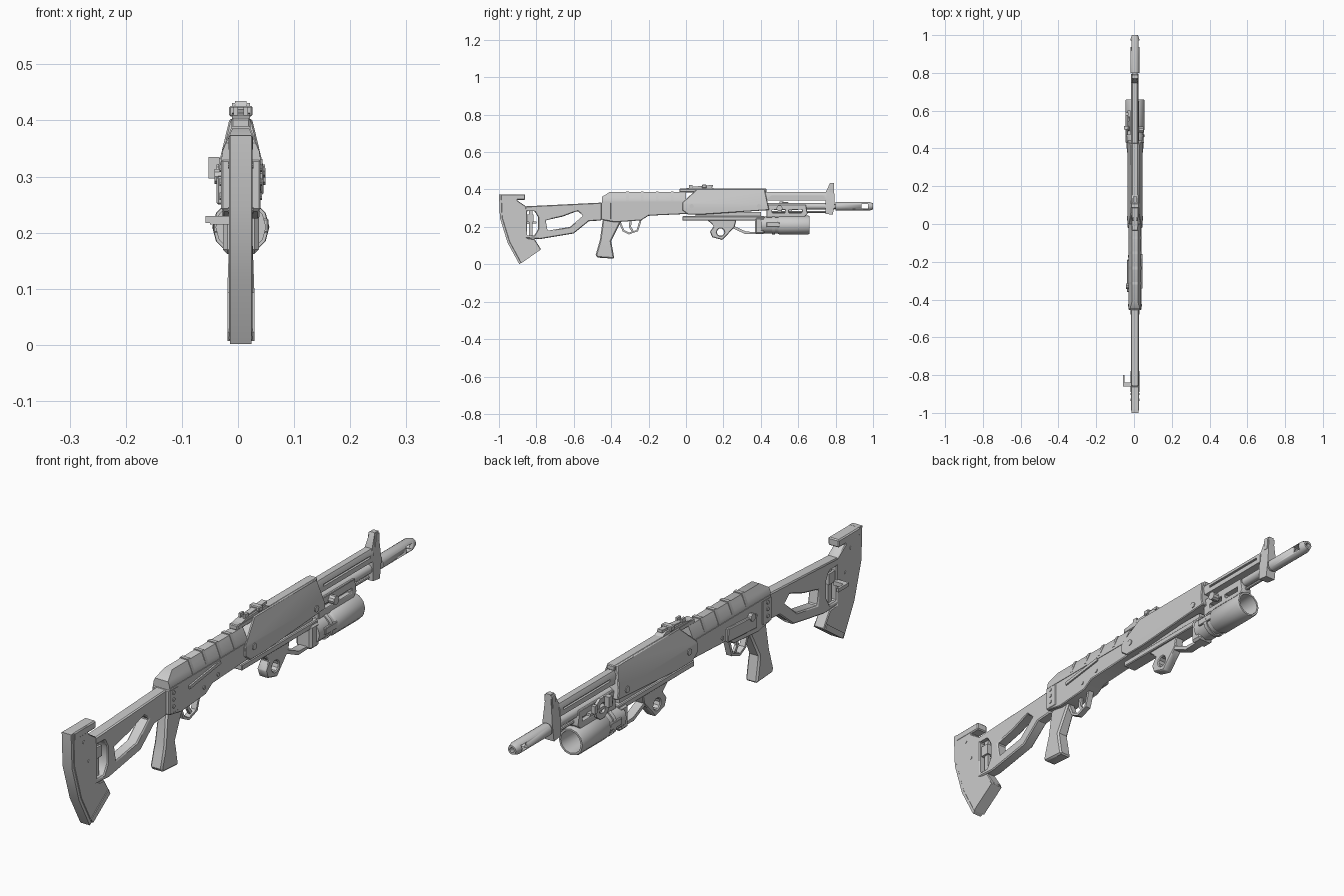
import bpy, bmesh
from math import pi, cos, sin, radians
from mathutils import Vector

if "Cube" in bpy.data.objects:
    bpy.data.objects.remove(bpy.data.objects["Cube"])

# Landmarks along the length, heights of the two bores, and common half widths
CENTRE = .005
BACK, GUARD, TIP = -.45, -.02, .43
BORE, TUBE = .31, .21
STOCK, BODY, THIN = .021, .033, .016

grey = bpy.data.materials.new("plain grey")
grey.use_nodes = True
shade = [.6] * 3 + [1]
grey.diffuse_color = shade
grey.node_tree.nodes["Principled BSDF"].inputs["Base Color"].default_value = shade


def finish(name, bm):
    bmesh.ops.recalc_face_normals(bm, faces=bm.faces)
    mesh = bpy.data.meshes.new(name)
    bm.to_mesh(mesh)
    bm.free()
    mesh.materials.append(grey)
    part = bpy.data.objects.new(name, mesh)
    bpy.context.collection.objects.link(part)
    bpy.ops.object.select_all(action="DESELECT")
    part.select_set(True)
    bpy.context.view_layer.objects.active = part
    bpy.ops.object.shade_smooth_by_angle(angle=radians(35))
    return part


def prism(name, outline, half, holes=(), x=CENTRE, bevel=0, shoulder=None, top=0):
    """Extrude a (y, z) outline across x; above the shoulder height it narrows to the top half width."""
    curve = bpy.data.curves.new(name, "CURVE")
    curve.dimensions, curve.fill_mode, curve.extrude = "2D", "BOTH", half
    for ring in (outline, *holes):
        spline = curve.splines.new("POLY")
        spline.points.add(len(ring) - 1)
        for point, (y, z) in zip(spline.points, ring):
            point.co = (y, z, 0, 1)
        spline.use_cyclic_u = True
    draft = bpy.data.objects.new(name, curve)
    bpy.context.collection.objects.link(draft)
    graph = bpy.context.evaluated_depsgraph_get()
    mesh = bpy.data.meshes.new_from_object(draft.evaluated_get(graph))
    bm = bmesh.new()
    bm.from_mesh(mesh)
    bpy.data.objects.remove(draft)
    bpy.data.curves.remove(curve)
    bpy.data.meshes.remove(mesh)
    bmesh.ops.remove_doubles(bm, verts=bm.verts, dist=.00001)
    if shoulder:
        bmesh.ops.bisect_plane(bm, geom=bm.verts[:] + bm.edges[:] + bm.faces[:],
                               plane_co=(0, shoulder, 0), plane_no=(0, 1, 0))
        crest = max(z for y, z in outline)
        for vert in bm.verts:
            rise = max(0, (vert.co.y - shoulder) / (crest - shoulder))
            vert.co.z *= 1 + rise * (top / half - 1)
    for vert in bm.verts:
        y, z, side = vert.co
        vert.co = (x + side, y, z)
    if bevel:
        bmesh.ops.recalc_face_normals(bm, faces=bm.faces)
        sharp = [edge for edge in bm.edges if edge.calc_face_angle(0) > .9]
        bmesh.ops.bevel(bm, geom=sharp, offset=bevel, offset_type="OFFSET", segments=1,
                        profile=.5, affect="EDGES", clamp_overlap=True)
    return finish(name, bm)


def rect(back, front, low, high):
    return [(back, low), (front, low), (front, high), (back, high)]


def box(name, back, front, low, high, half, **options):
    return prism(name, rect(back, front, low, high), half, **options)


def disc(y, z, radius, sides=10):
    turns = [2 * pi * i / sides for i in range(sides)]
    return [(y + radius * cos(t), z + radius * sin(t)) for t in turns]


def stud(name, y, z, radius, half, **options):
    return prism(name, disc(y, z, radius), half, **options)


def strip(name, path, thickness, half, **options):
    """A flat bar of even thickness that follows a (y, z) path."""
    points = [Vector(p) for p in path]
    upper, lower = [], []
    for i, point in enumerate(points):
        along = (points[min(i + 1, len(points) - 1)] - points[max(i - 1, 0)]).normalized()
        shift = Vector((-along.y, along.x)) * thickness / 2
        upper.append(tuple(point + shift))
        lower.append(tuple(point - shift))
    return prism(name, upper + lower[::-1], half, **options)


def lathe(name, profile, height, sides=16):
    """Revolve (y, radius) points around a lengthwise axis."""
    bm = bmesh.new()
    verts = [bm.verts.new((CENTRE, y, height + radius)) for y, radius in profile]
    edges = [bm.edges.new(pair) for pair in zip(verts, verts[1:])]
    bmesh.ops.spin(bm, geom=verts + edges, cent=(CENTRE, 0, height), axis=(0, 1, 0),
                   angle=2 * pi, steps=sides)
    bmesh.ops.remove_doubles(bm, verts=bm.verts, dist=.00001)
    return finish(name, bm)


def rod(name, back, front, radius, height, sides=16):
    return lathe(name, [(back, 0), (back, radius), (front, radius), (front, 0)], height, sides)


# Shoulder stock: open frame, tall butt, pad and adjuster
grip_opening = [(-.75, .235), (-.66, .255), (-.58, .285), (-.55, .26), (-.62, .2), (-.74, .18)]
rear_opening = [(-.85, .285), (-.81, .285), (-.79, .25), (-.79, .19), (-.81, .155), (-.85, .155)]
prism("stock_frame", [(-.86, .31), (BACK, .33), (BACK, .235), (-.52, .23), (-.6, .165),
                      (-.78, .135), (-.87, .14)], STOCK,
      holes=[grip_opening, rear_opening], bevel=.004)
butt_back = [(-.99, .374), (-.985, .25), (-.945, .12), (-.883, .006)]
prism("butt", butt_back + [(-.775, .08), (-.81, .135), (-.855, .14), (-.855, .31), (-.9, .34),
                           (-.905, .374)], STOCK, bevel=.003)
strip("butt_pad", butt_back, .02, .019)
strip("butt_foot", [(-.885, .015), (-.785, .085)], .02, .024)
box("butt_cap", -.985, -.86, .345, .374, .022, bevel=.004)
box("adjuster_block", -.855, -.815, .225, .265, .014)
box("adjuster_post", -.84, -.82, .15, .29, .006)
box("stock_lever_pin", -.86, -.84, .215, .23, .02, x=-.03)
box("stock_lever", -.86, -.8, .217, .23, .004, x=-.054)
for y, z in ((-.9, .24), (-.93, .32)):
    stud("butt_screw", y, z, .006, .023)

# Receiver with sloping top cover and raised ribs
prism("receiver", [(BACK, .335), (.02, .335), (.02, .27), (-.2, .26), (-.24, .235), (-.38, .225),
                   (BACK, .238)], BODY, bevel=.003)
cover = {"half": BODY, "shoulder": .345, "top": .015}
prism("top_cover", [(BACK, .33), (BACK, .36), (-.41, .386), (0, .386), (0, .33)], **cover)
for i in range(4):
    start = -.32 + i * .08
    box("cover_rib", start, start + .014, .34, .39, BODY + .001, shoulder=.345, top=.016)
box("cover_lip", BACK, 0, .328, .336, BODY + .002)
stud("cover_button", -.435, .345, .012, .017)
box("rear_trunnion", BACK - .004, -.4, .24, .33, BODY + .002, bevel=.003)
for i in range(3):
    stud("receiver_rivet", -.43, .265 + i * .025, .007, BODY + .005)
for y, z in ((-.17, .282), (-.25, .265)):
    stud("receiver_pin", y, z, .007, BODY + .003)

# Side rail and selector
strip("side_rail", [(-.36, .275), (-.19, .285)], .05, .006, x=-.032, bevel=.003)
stud("selector_pivot", -.33, .3, .014, .012, x=-.03)
strip("selector_lever", [(-.34, .3), (-.16, .325)], .012, .003, x=.041)

# Pistol grip, trigger and its guard
prism("pistol_grip", [(-.445, .24), (-.345, .235), (-.4, .125), (-.383, .03), (-.475, .036),
                      (-.483, .05), (-.46, .13)], .024, shoulder=.1, top=.019, bevel=.006)
strip("trigger_guard", [(-.36, .24), (-.335, .18), (-.305, .165), (-.26, .18), (-.24, .245)], .01, .011)
strip("trigger", [(-.295, .24), (-.3, .2), (-.285, .178)], .012, .005)

# Handguard with sloping sides
prism("handguard", [(GUARD, .29), (.01, .267), (.1, .267), (TIP + .015, .29), (TIP - .01, .403),
                    (.06, .403), (GUARD, .33)], .04, shoulder=.32, top=.02, bevel=.003)
box("handguard_top", GUARD - .015, TIP, .385, .404, .017, bevel=.003)
for y in (.03, .39):
    stud("handguard_screw", y, BORE, .012, .043)

# Rear sight
prism("rear_sight_base", [(-.03, .4), (.16, .4), (.13, .415), (.02, .41)], THIN)
strip("rear_sight_leaf", [(.02, .408), (.145, .42)], .01, .01)
box("rear_sight_slider", .085, .11, .407, .426, .021, bevel=.003)
for side in (-1, 1):
    box("rear_sight_ear", .015, .035, .405, .424, .004, x=CENTRE + side * .009)

# Barrel, slotted gas tube and front sight
rod("barrel", .3, .75, .017, BORE)
rod("barrel_neck", .75, .83, .013, BORE)
for i in range(3):
    start = .755 + i * .016
    rod("barrel_ring", start, start + .008, .018, BORE)
box("gas_tube", TIP - .01, .75, .342, .386, .02, holes=[rect(.46, .73, .36, .368)],
    shoulder=.37, top=.012)
box("gas_tube_core", TIP - .01, .75, .345, .38, .012)
rod("cleaning_rod", TIP, .77, .006, .28, 8)
prism("front_sight_block", [(.745, .27), (.785, .265), (.795, .33), (.79, .435), (.77, .435),
                            (.745, .38)], .02, shoulder=.33, top=.01)
for side in (-1, 1):
    strip("front_sight_ear", [(.775, .385), (.78, .43)], .02, .003, x=CENTRE + side * .013)

# Muzzle brake with a slot cut through both sides
muzzle = lathe("muzzle_brake", [(.8, .009), (.8, .023), (.98, .023), (1, .016), (1, .009), (.8, .009)], BORE)
slot = box("muzzle_slot_cutter", .937, .972, BORE - .012, BORE + .012, .1)
cut = muzzle.modifiers.new("slot", "BOOLEAN")
cut.operation, cut.object = "DIFFERENCE", slot
bpy.context.view_layer.objects.active = muzzle
bpy.ops.object.modifier_apply(modifier=cut.name)
bpy.data.objects.remove(slot)

# Launcher bracket, rail, grip and trigger frame
prism("launcher_bracket", [(TIP, .25), (.63, .25), (.65, .27), (.64, .32), (TIP, .32)], STOCK,
      holes=[rect(y, y + .07, .275, .292) for y in (.46, .55)], bevel=.002)
box("launcher_rail", GUARD, .42, .235, .257, .026, bevel=.003)
box("rail_post", .05, .4, .25, .28, THIN)
prism("launcher_grip", [(.11, .24), (.27, .24), (.26, .2), (.195, .13), (.14, .145), (.128, .175),
                        (.15, .205)], .018, holes=[disc(.185, .172, .02)], bevel=.004)
strip("launcher_trigger_guard", [(.25, .2), (.32, .168), (.38, .168), (.38, .24)], .014, THIN)
box("launcher_breech", .37, .42, .162, .25, .032, bevel=.008)

# Launcher tube: stepped rear, collar and hollow front
rod("tube_rear", .4, .5, .045, TUBE, 12)
rod("tube_collar", .46, .475, .05, TUBE, 12)
lathe("launcher_tube", [(.49, 0), (.49, .045), (.5, .051), (.65, .051), (.66, .048), (.66, .041),
                        (.51, .037), (.51, 0)], TUBE, 12)
for side in (-1, 1):
    box("tube_lug", TIP, .5, .2, .225, .006, x=CENTRE + side * .043, bevel=.002)

# Launcher sight on one side, knob on the other
prism("launcher_sight_plate", disc(.53, .295, .04), .005, x=-.028, holes=[disc(.53, .295, .02)])
box("launcher_sight_arm", .47, .6, .29, .3, .008, x=-.026)
box("launcher_sight_post", .5, .52, .297, .335, .01, x=-.043)
box("launcher_sight_notch", .575, .59, .297, .325, .008, x=-.036)
stud("bracket_knob", .5, .3, .016, .014, x=.035)
